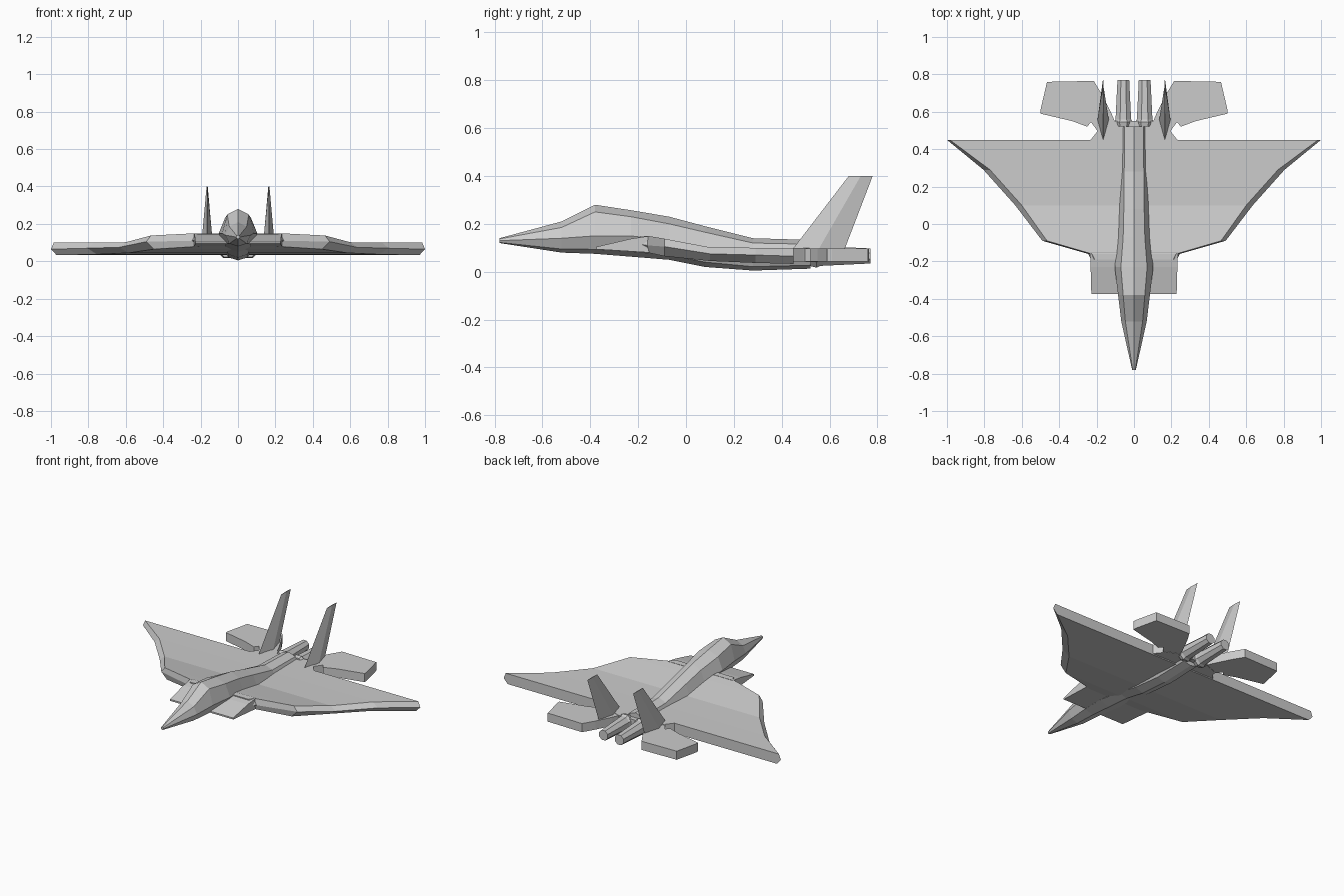
import bpy, bmesh, math


def finish(name, bm):
    bmesh.ops.recalc_face_normals(bm, faces=bm.faces)
    me = bpy.data.meshes.new(name)
    bm.to_mesh(me)
    bm.free()
    ob = bpy.data.objects.new(name, me)
    bpy.context.collection.objects.link(ob)
    return ob


def loft(name, rings):
    """Skin a row of equal-length point rings and cap both ends."""
    bm = bmesh.new()
    loops = [[bm.verts.new(p) for p in r] for r in rings]
    n = len(loops[0])
    for a, b in zip(loops, loops[1:]):
        for i in range(n):
            j = (i + 1) % n
            bm.faces.new((a[i], a[j], b[j], b[i]))
    bm.faces.new(loops[0])
    bm.faces.new(loops[-1])
    return finish(name, bm)


def mirrored(half, y):
    """Full section from its right half (top to bottom, ends on x = 0)."""
    full = half + [(-x, z) for x, z in reversed(half[1:-1])]
    return [(x, y, z) for x, z in full]


def mirror_x(ob):
    m = ob.modifiers.new("Mirror", 'MIRROR')
    m.use_axis[0] = True
    m.use_mirror_merge = False


def plate(name, outline, z0, z1):
    return loft(name, [[(x, y, z) for x, y in outline] for z in (z0, z1)])


# Faceted fuselage: y, half width, top, shoulder, side, bottom
stations = [
    (-0.78, 0.010, 0.140, 0.137, 0.130, 0.120),
    (-0.52, 0.068, 0.210, 0.185, 0.140, 0.080),
    (-0.38, 0.085, 0.280, 0.250, 0.150, 0.075),
    (-0.23, 0.103, 0.257, 0.230, 0.150, 0.063),
    (-0.07, 0.085, 0.230, 0.200, 0.130, 0.050),
    (0.08, 0.080, 0.190, 0.165, 0.100, 0.020),
    (0.28, 0.077, 0.140, 0.120, 0.070, 0.005),
    (0.52, 0.073, 0.133, 0.115, 0.070, 0.013),
]
loft("fuselage", [
    mirrored([(0, t), (w * 0.68, s), (w, m), (w * 0.68, b + (m - b) * 0.25), (0, b)], y)
    for y, w, t, s, m, b in stations])

# Delta wing with bevelled leading edge: y, inner x, outer x, top, edge, bottom
wing = [
    (-0.19, 0.21, 0.23, 0.150, 0.115, 0.085),
    (-0.16, 0.225, 0.245, 0.150, 0.110, 0.080),
    (-0.09, 0.465, 0.49, 0.138, 0.105, 0.065),
    (0.10, 0.60, 0.635, 0.102, 0.075, 0.045),
    (0.29, 0.77, 0.805, 0.100, 0.070, 0.037),
    (0.45, 0.985, 1.00, 0.100, 0.065, 0.033),
]
loft("wing", [
    mirrored([(0, t), (xi, t), (xo, e), (xi - 0.015, b), (0, b)], y)
    for y, xi, xo, t, e, b in wing])

# Wedge-shaped intakes ahead of the wing
loft("intakes", [
    mirrored([(0, t), (w, t), (w, b), (0, b)], y)
    for y, w, t, b in [(-0.375, 0.228, 0.104, 0.094),
                       (-0.23, 0.232, 0.138, 0.085),
                       (-0.15, 0.235, 0.150, 0.080)]])

# Rear body behind the wing
plate("rear_body", [(-0.24, 0.44), (-0.20, 0.49), (-0.18, 0.52), (-0.10, 0.55),
                    (0.10, 0.55), (0.18, 0.52), (0.20, 0.49), (0.24, 0.44)],
      0.04, 0.10)

# Engine nozzles with a collar
profile = [(0.52, 0.046), (0.545, 0.053), (0.56, 0.045), (0.77, 0.034)]
rings = []
for y, r in profile:
    rings.append([(0.057 + r * math.cos(a), y, 0.066 + r * math.sin(a))
                  for a in (math.tau * (i + 0.5) / 8 for i in range(8))])
mirror_x(loft("engine_nozzle", rings))

# Tailplanes
mirror_x(plate("tailplane", [(0.09, 0.52), (0.19, 0.49), (0.23, 0.545), (0.25, 0.52),
                             (0.33, 0.55), (0.50, 0.59), (0.50, 0.61), (0.465, 0.76),
                             (0.215, 0.765), (0.17, 0.69), (0.12, 0.59)],
               0.042, 0.098))

# Swept fins with a diamond section: z, front y, back y, half thickness
mirror_x(loft("tail_fin", [
    [(0.165, y0, z), (0.165 + h, (y0 + y1) / 2, z), (0.165, y1, z),
     (0.165 - h, (y0 + y1) / 2, z)]
    for z, y0, y1, h in [(0.06, 0.44, 0.655, 0.031), (0.10, 0.45, 0.665, 0.030),
                         (0.40, 0.68, 0.78, 0.003)]]))
